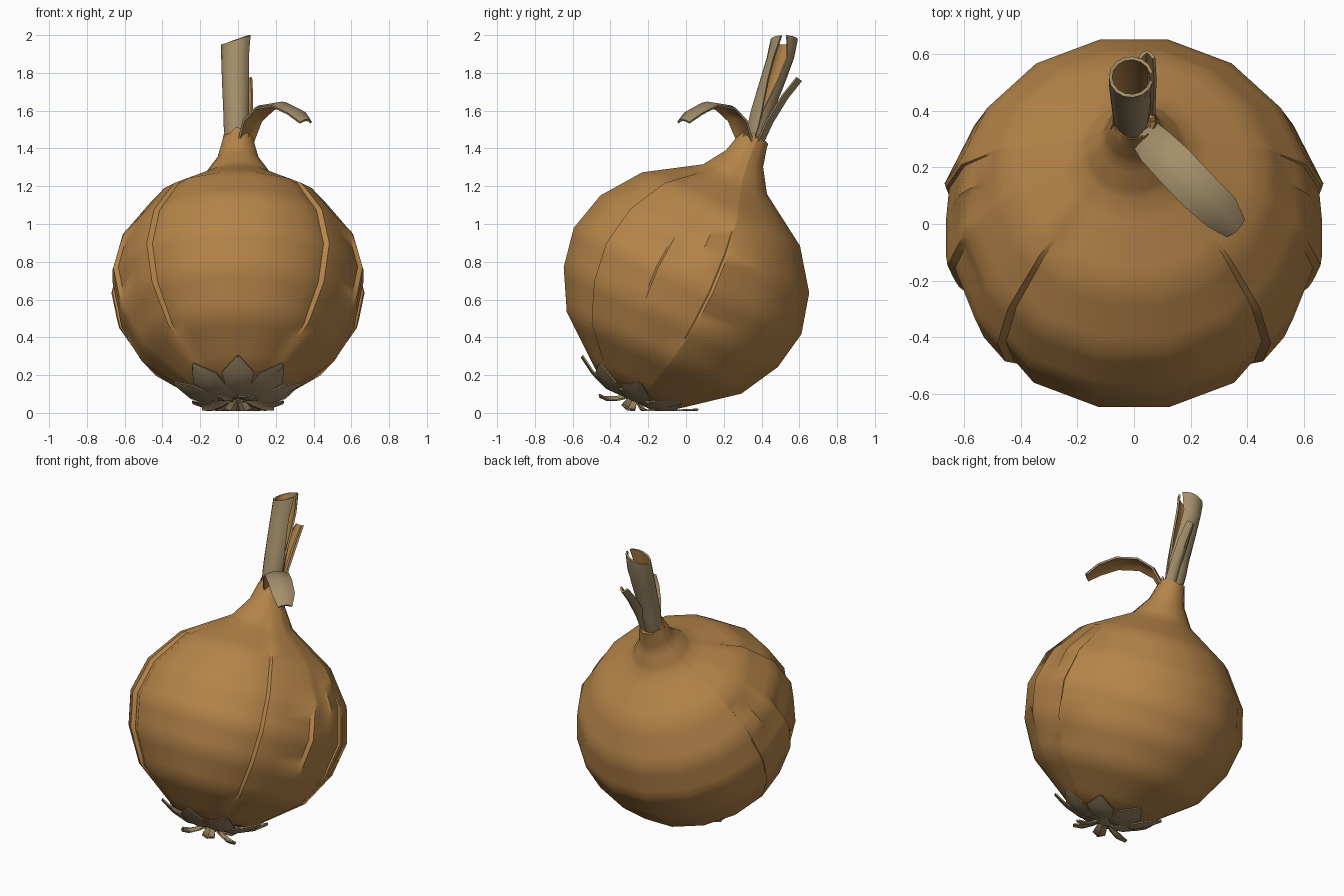
import bpy, math, random
from mathutils import Vector

if "Cube" in bpy.data.objects:
    bpy.data.objects.remove(bpy.data.objects["Cube"])

random.seed(4)
TILT = math.radians(25)
CS, SN = math.cos(TILT), math.sin(TILT)


def material(name, rgb):
    m = bpy.data.materials.new(name)
    m.diffuse_color = (*rgb, 1)
    m.use_nodes = True
    m.node_tree.nodes["Principled BSDF"].inputs["Base Color"].default_value = m.diffuse_color
    return m


GOLD = material("golden skin", (0.46, 0.23, 0.066))
TAN = material("dry tan", (0.37, 0.275, 0.145))


def to_world(az, r, t, side=0.0):
    """Bulb coordinates (azimuth from the front, radius, height on tilted axis)."""
    x = r * math.sin(az) + side * math.cos(az)
    u = -r * math.cos(az) + side * math.sin(az)
    return Vector((x, u * CS + t * SN, 0.68 + t * CS - u * SN))


def grid(name, rows, mats, closed=False, thick=0.0, angle=40):
    """Skin a grid of points; an optional thickness puts mats[1] on the inside."""
    n = len(rows[0])
    verts = [p for row in rows for p in row]
    faces = [(i * n + j, i * n + (j + 1) % n, (i + 1) * n + (j + 1) % n, (i + 1) * n + j)
             for i in range(len(rows) - 1) for j in range(n if closed else n - 1)]
    me = bpy.data.meshes.new(name)
    me.from_pydata(verts, [], faces)
    ob = bpy.data.objects.new(name, me)
    bpy.context.collection.objects.link(ob)
    for m in mats:
        me.materials.append(m)
    bpy.ops.object.select_all(action='DESELECT')
    ob.select_set(True)
    bpy.context.view_layer.objects.active = ob
    if thick:
        s = ob.modifiers.new("thickness", 'SOLIDIFY')
        s.thickness, s.offset = thick, -1
        s.material_offset = len(mats) - 1
        bpy.ops.object.modifier_apply(modifier=s.name)
    bpy.ops.object.shade_smooth_by_angle(angle=math.radians(angle))
    return ob


def ribbon(name, path, widths, across, bulge, mats, thick=0.012):
    """Curved strip along a path, bowed outward in the middle."""
    rows = []
    for i, p in enumerate(path):
        d = (path[min(i + 1, len(path) - 1)] - path[max(i - 1, 0)]).normalized()
        nrm = across.cross(d).normalized()
        rows.append([p + across * (widths[i] * k) + nrm * (bulge * (1 - k * k))
                     for k in (-1, -0.5, 0, 0.5, 1)])
    return grid(name, rows, mats, thick=thick)


# Bulb: 16-sided tilted lathe, with torn skin lips along the meridians
profile = [(0.002, -0.66), (0.25, -0.61), (0.52, -0.40), (0.638, -0.19), (0.678, 0.02),
           (0.622, 0.235), (0.47, 0.44), (0.19, 0.615), (0.11, 0.735), (0.075, 0.87)]
# azimuth: (low end, high end, lip height)
creases = {45: (-0.64, 0.66, 0.013), 75: (-0.26, 0.30, 0.010),
           90: (0.08, 0.45, 0.007), 102: (-0.34, 0.43, 0.011)}
columns = [(11.25 + 22.5 * k - 180, None, 0) for k in range(16)]
for c in creases:
    for s in (1, -1):
        columns += [(s * (c - 1.0), c, -1), (s * (c + 0.5), c, 1)]
columns.sort(key=lambda c: c[0])

fine = []
for (r0, t0), (r1, t1) in zip(profile, profile[1:]):
    fine += [(r0 + (r1 - r0) * k / 4, t0 + (t1 - t0) * k / 4) for k in range(4)]
fine.append(profile[-1])

rows = []
for r, t in fine:
    row = []
    for deg, crease, sign in columns:
        off = deg - round(deg / 22.5) * 22.5
        rr = r * math.cos(math.radians(11.25)) / math.cos(math.radians(off))
        if crease:
            lo, hi, amp = creases[crease]
            f = (t - lo) / (hi - lo)
            if 0 < f < 1:
                rr += sign * amp * min(1, 4 * f, 4 * (1 - f)) * min(1, r / 0.4)
        row.append(to_world(math.radians(deg), rr, t))
    rows.append(row)
# ragged collar, then the inside of the neck
rows[-1] = [p + Vector((0, 0, random.uniform(-0.02, 0.015))) for p in rows[-1]]
for r, t in ((0.06, 0.85), (0.045, 0.74)):
    rows.append([to_world(math.radians(d), r, t) for d, _, _ in columns])
grid("onion_bulb", rows, [GOLD], closed=True)

# Dry stalk: tube split open on its right side
rows = []
stalk = [(0.35, 1.40, 0.055, 1), (0.385, 1.52, 0.066, 2), (0.405, 1.60, 0.068, 4),
         (0.46, 1.76, 0.075, 25), (0.50, 1.88, 0.079, 32), (0.52, 1.975, 0.079, 14)]
for i, (y, z, r, gap) in enumerate(stalk):
    row = []
    for k in range(15):
        a = math.radians(gap + (360 - 2 * gap) * k / 14)
        dz = 0.025 * math.cos(a) if i == len(stalk) - 1 else 0
        row.append(Vector((-0.01 + r * math.cos(a), y + 0.92 * r * math.sin(a), z + dz)))
    rows.append(row)
grid("stalk", rows, [TAN, GOLD], thick=0.012)

# Short split flake behind the stalk
ribbon("stalk_flake",
       [Vector(p) for p in ((0.03, 0.375, 1.42), (0.035, 0.435, 1.55),
                            (0.04, 0.515, 1.68), (0.045, 0.59, 1.775))],
       [0.045, 0.042, 0.04, 0.03], Vector((-1, 0, 0)), 0.03, [TAN, GOLD])

# Curled leaf bending over to the front right
ribbon("curled_leaf",
       [Vector(p) for p in ((0.04, 0.315, 1.44), (0.075, 0.275, 1.55), (0.14, 0.21, 1.615),
                            (0.23, 0.115, 1.63), (0.31, 0.04, 1.59), (0.36, -0.015, 1.54))],
       [0.06, 0.07, 0.075, 0.075, 0.07, 0.045],
       Vector((-1, -1, 0)).normalized(), 0.018, [TAN, GOLD])


# Root scales: pointed flakes radiating from the base of the bulb
def root_scale(name, deg, path, widths):
    az = math.radians(deg)
    rows = []
    for (r, t), w in zip(path, widths):
        row = []
        for k in (-1, 0, 1):
            p = to_world(az, r, t - 0.012 * (1 - abs(k)), w * k)
            p.z = max(p.z, 0.01)
            row.append(p)
        rows.append(row)
    grid(name, rows, [TAN], thick=0.008, angle=30)


for k in range(8):
    root_scale(f"root_scale_{k + 1}", k * 45,
               [(0.03, -0.665), (0.15, -0.668), (0.25, -0.63), (0.34, -0.575)],
               [0.03, 0.065, 0.085, 0.006])
for k in range(6):
    root_scale(f"small_root_scale_{k + 1}", 30 + k * 60,
               [(0.02, -0.66), (0.08, -0.70), (0.14, -0.725), (0.19, -0.725)],
               [0.02, 0.035, 0.04, 0.015])
